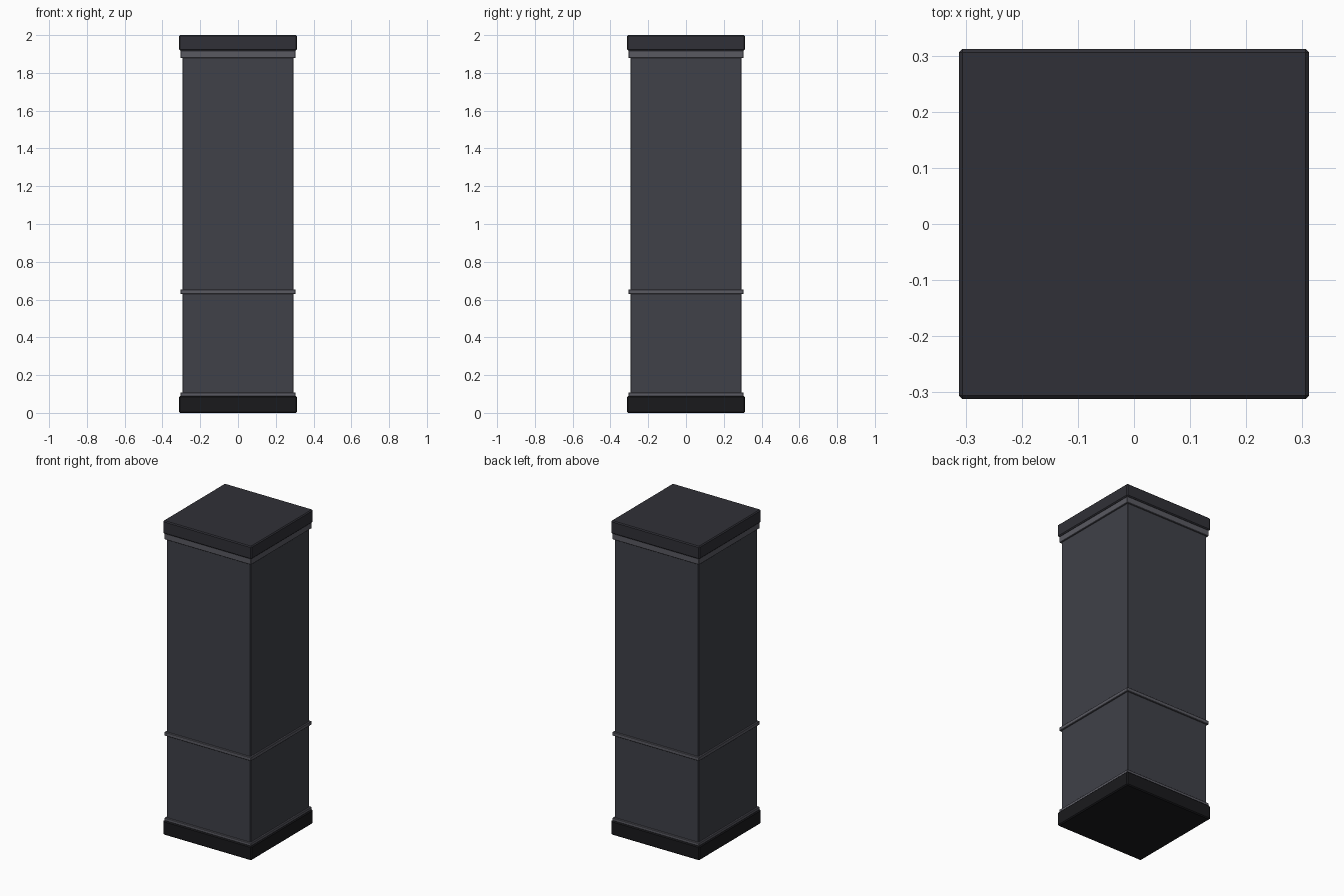
import bpy
import bmesh

if "Cube" in bpy.data.objects:
    bpy.data.objects.remove(bpy.data.objects["Cube"])


def material(name, rgb):
    mat = bpy.data.materials.new(name)
    mat.diffuse_color = (*rgb, 1.0)
    mat.use_nodes = True
    mat.node_tree.nodes["Principled BSDF"].inputs["Base Color"].default_value = mat.diffuse_color
    return mat


def square_block(name, half, z0, z1, bevel, mat):
    """Square block centred on the z axis, with chamfered edges."""
    bm = bmesh.new()
    bmesh.ops.create_cube(bm, size=1.0)
    bmesh.ops.scale(bm, vec=(2 * half, 2 * half, z1 - z0), verts=bm.verts)
    bmesh.ops.translate(bm, vec=(0, 0, (z0 + z1) / 2), verts=bm.verts)
    mesh = bpy.data.meshes.new(name)
    bm.to_mesh(mesh)
    bm.free()
    mesh.materials.append(mat)
    obj = bpy.data.objects.new(name, mesh)
    bpy.context.collection.objects.link(obj)
    mod = obj.modifiers.new("edge_chamfer", "BEVEL")
    mod.width = bevel
    mod.segments = 1
    return obj


base_mat = material("base_black", (0.01, 0.01, 0.012))
cap_mat = material("cap_dark", (0.03, 0.03, 0.038))
body_mat = material("body_slate", (0.05, 0.052, 0.065))
trim_mat = material("trim_grey", (0.1, 0.1, 0.12))

# Base, shaft and cap
square_block("plinth", 0.312, 0.0, 0.09, 0.006, base_mat)
square_block("shaft", 0.295, 0.08, 1.925, 0.003, body_mat)
square_block("cap", 0.312, 1.918, 2.0, 0.006, cap_mat)

# Trim bands around the shaft: above the plinth, lower third, under the cap
for name, z0, z1 in (("base_trim", 0.085, 0.107),
                     ("middle_trim", 0.63, 0.653),
                     ("top_trim", 1.88, 1.919)):
    square_block(name, 0.305, z0, z1, 0.002, trim_mat)
